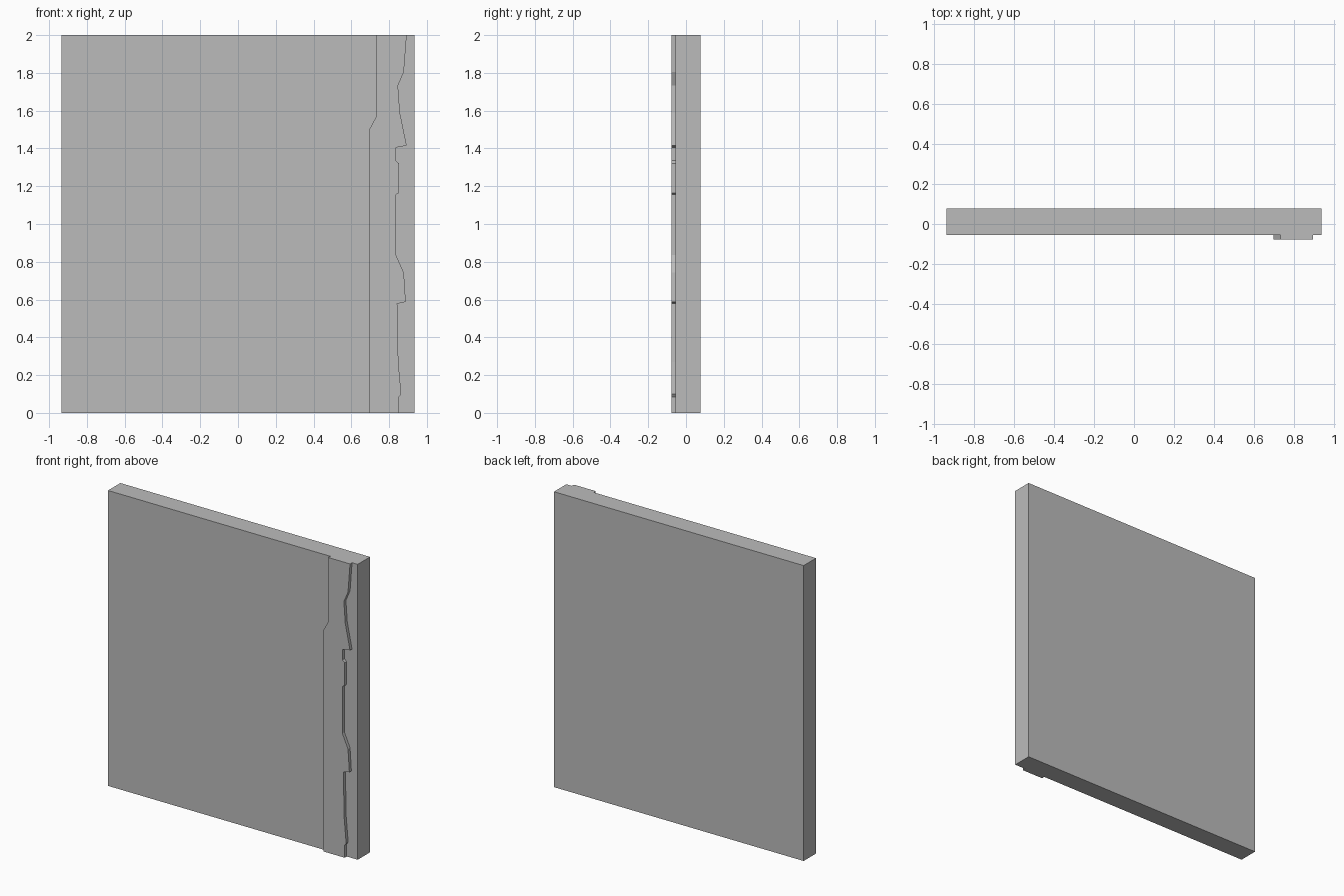
import bpy
import bmesh

cube = bpy.data.objects.get("Cube")
if cube:
    bpy.data.objects.remove(cube, do_unlink=True)

# Single plain grey finish
grey = bpy.data.materials.new("plain_grey")
grey.use_nodes = True
colour = (0.5, 0.5, 0.5, 1)
grey.diffuse_color = colour
grey.node_tree.nodes["Principled BSDF"].inputs["Base Color"].default_value = colour


def extruded_profile(name, outline, y_front, y_back):
    """Flat-faced solid from an outline in x and z, extruded along y."""
    bm = bmesh.new()
    face = bm.faces.new([bm.verts.new((x, y_front, z)) for x, z in outline])
    extruded = bmesh.ops.extrude_face_region(bm, geom=[face])
    moved = [v for v in extruded["geom"] if isinstance(v, bmesh.types.BMVert)]
    bmesh.ops.translate(bm, verts=moved, vec=(0, y_back - y_front, 0))
    bmesh.ops.recalc_face_normals(bm, faces=bm.faces)
    mesh = bpy.data.meshes.new(name)
    bm.to_mesh(mesh)
    bm.free()
    mesh.materials.append(grey)
    obj = bpy.data.objects.new(name, mesh)
    bpy.context.collection.objects.link(obj)
    return obj


HALF_WIDTH, HEIGHT = 0.935, 2
FRONT, BACK, STRIP_FRONT = -0.055, 0.077, -0.077

# Main slab
extruded_profile("wall_slab", [(-HALF_WIDTH, 0), (HALF_WIDTH, 0),
                               (HALF_WIDTH, HEIGHT), (-HALF_WIDTH, HEIGHT)],
                 FRONT, BACK)

# Raised strip: stepped inner edge, ragged broken outer edge
inner_edge = [(0.73, HEIGHT), (0.73, 1.565), (0.695, 1.5), (0.695, 0)]
outer_edge = [
    (0.853, 0), (0.853, 0.085), (0.864, 0.1), (0.849, 0.27), (0.843, 0.578),
    (0.888, 0.588), (0.878, 0.742), (0.836, 0.837), (0.836, 1.155),
    (0.853, 1.165), (0.853, 1.32), (0.836, 1.335), (0.836, 1.405),
    (0.893, 1.415), (0.857, 1.59), (0.847, 1.733), (0.878, 1.805),
    (0.893, HEIGHT),
]
# The strip's back sits slightly inside the slab
extruded_profile("broken_edge_strip", inner_edge + outer_edge,
                 STRIP_FRONT, FRONT + 0.005)
